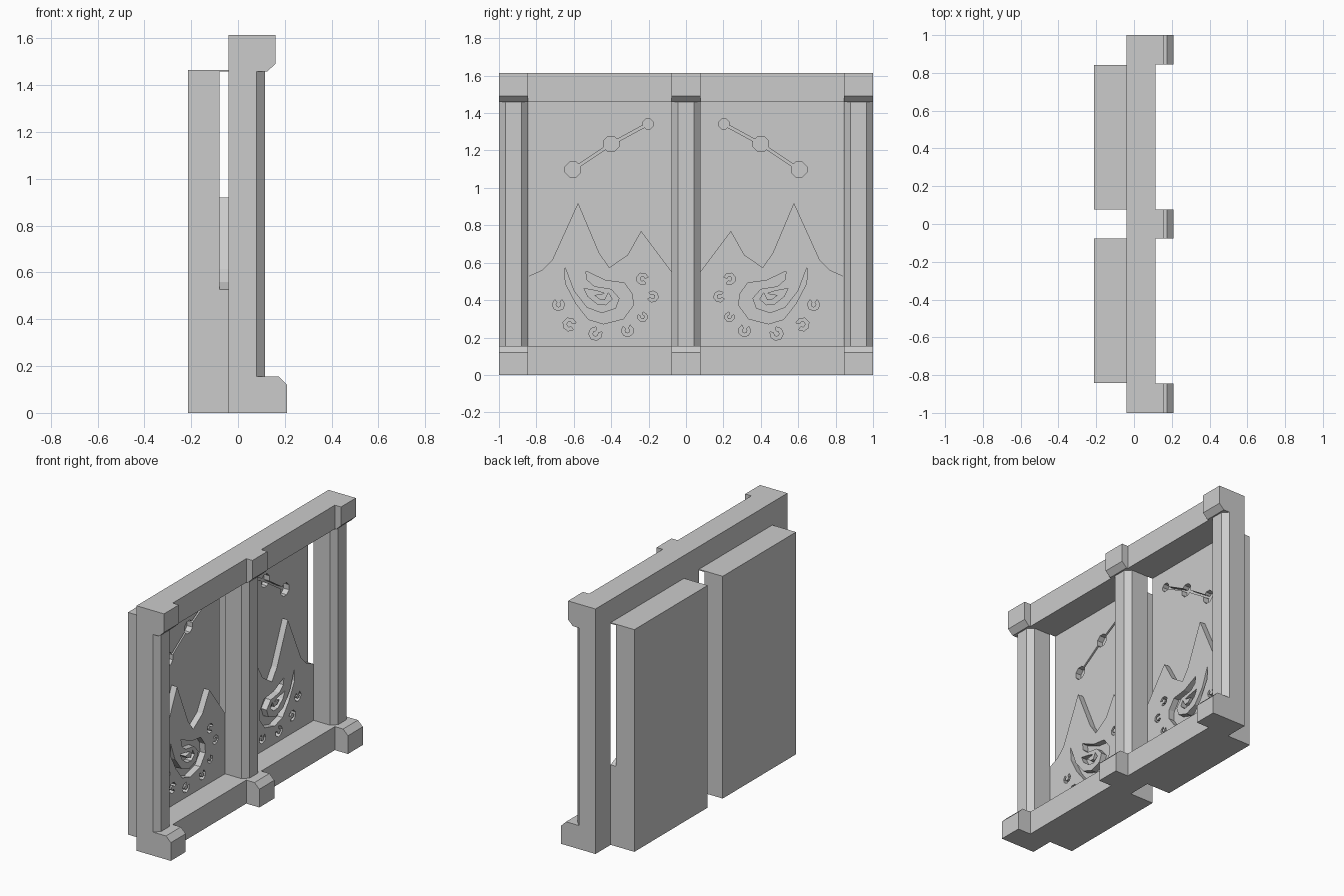
import bpy, bmesh
from math import cos, sin, radians, hypot

cube = bpy.data.objects.get("Cube")
if cube:
    bpy.data.objects.remove(cube, do_unlink=True)

stone = bpy.data.materials.new("grey_stone")
stone.use_nodes = True
stone.diffuse_color = (0.6, 0.6, 0.6, 1)
stone.node_tree.nodes["Principled BSDF"].inputs["Base Color"].default_value = (0.6, 0.6, 0.6, 1)


def add_prism(bm, base, shift):
    """Extrude a closed outline of 3D points by a shift vector."""
    face = bm.faces.new([bm.verts.new(p) for p in base])
    moved = bmesh.ops.extrude_face_region(bm, geom=[face])["geom"]
    bmesh.ops.translate(bm, vec=shift, verts=[v for v in moved if isinstance(v, bmesh.types.BMVert)])


def make(name, bm):
    bmesh.ops.recalc_face_normals(bm, faces=bm.faces)
    mesh = bpy.data.meshes.new(name)
    bm.to_mesh(mesh)
    bm.free()
    mesh.materials.append(stone)
    obj = bpy.data.objects.new(name, mesh)
    bpy.context.collection.objects.link(obj)
    return obj


def side_prism(name, profile, y0, y1):
    """Profile in x and z, extruded along y."""
    bm = bmesh.new()
    add_prism(bm, [(x, y0, z) for x, z in profile], (0, y1 - y0, 0))
    return make(name, bm)


BACK, FACE = -0.04, 0.115
LOW, HIGH, TOP = 0.155, 1.458, 1.615
foot = [(BACK, 0), (0.21, 0), (0.21, 0.12), (0.175, LOW), (BACK, LOW)]
cap = [(BACK, HIGH), (0.125, HIGH), (0.16, 1.492), (0.16, TOP), (BACK, TOP)]

# Posts with chamfered columns, feet and caps
for label, y0, y1 in (("right", -1, -0.845), ("middle", -0.078, 0.078), ("left", 0.845, 1)):
    side_prism(label + "_foot", foot, y0, y1)
    side_prism(label + "_cap", cap, y0, y1)
    c = 0.035
    outline = [(BACK, y0), (FACE - c, y0), (FACE, y0 + c), (FACE, y1 - c), (FACE - c, y1), (BACK, y1)]
    bm = bmesh.new()
    add_prism(bm, [(x, y, LOW) for x, y in outline], (0, 0, HIGH - LOW))
    make(label + "_column", bm)

# Rails between the posts
for label, y0, y1 in (("right", -0.845, -0.078), ("left", 0.078, 0.845)):
    for part, z0, z1 in (("bottom", 0, LOW), ("top", HIGH, TOP)):
        side_prism(f"{label}_{part}_rail", [(BACK, z0), (FACE, z0), (FACE, z1), (BACK, z1)], y0, y1)


def carve(target, outlines, depth):
    """Cut y-z outlines into the panel down to the given x."""
    bm = bmesh.new()
    for outline in outlines:
        add_prism(bm, [(depth, y, z) for y, z in outline], (0.1 - depth, 0, 0))
    cutter = make("carving_cutter", bm)
    cutter.hide_render = True
    mod = target.modifiers.new("carve", "BOOLEAN")
    mod.operation, mod.solver, mod.object = "DIFFERENCE", "EXACT", cutter
    mod.use_self = True
    bpy.context.view_layer.objects.active = target
    bpy.ops.object.modifier_apply(modifier=mod.name)
    bpy.data.objects.remove(cutter, do_unlink=True)


def disc(y, z, r, n=8):
    return [(y + r * cos(radians(360 * (i + 0.5) / n)), z + r * sin(radians(360 * (i + 0.5) / n))) for i in range(n)]


def strip(a, b, w):
    dy, dz = b[0] - a[0], b[1] - a[1]
    n = hypot(dy, dz)
    oy, oz = -dz / n * w / 2, dy / n * w / 2
    return [(a[0] + oy, a[1] + oz), (b[0] + oy, b[1] + oz), (b[0] - oy, b[1] - oz), (a[0] - oy, a[1] - oz)]


def horseshoe(y, z, r, opening):
    """Open ring whose gap points at the opening angle."""
    angles = [radians(opening + 35 + 290 * i / 6) for i in range(7)]
    outer = [(y + r * cos(a), z + r * sin(a)) for a in angles]
    inner = [(y + r * 0.45 * cos(a), z + r * 0.45 * sin(a)) for a in reversed(angles)]
    return outer + inner


# Carved panel: sky cut behind the mountains
panel = side_prism("carved_panels", [(-0.213, 0), (BACK, 0), (BACK, 1.465), (-0.213, 1.465)], 0.078, 0.842)
ridge = [(0.06, 0.53), (0.075, 0.55), (0.24, 0.77), (0.313, 0.64), (0.41, 0.575), (0.463, 0.65),
         (0.577, 0.92), (0.715, 0.615), (0.77, 0.56), (0.86, 0.52)]
carve(panel, [ridge + [(0.86, HIGH), (0.06, HIGH)]], -0.08)

# Constellation of three stars
stars = [(0.203, 1.342, 0.029), (0.4, 1.235, 0.044), (0.605, 1.098, 0.044)]
carve(panel, [disc(*s) for s in stars] + [strip(a, b, 0.014) for a, b in zip(stars, stars[1:])], -0.12)

# Fire swirl: large hook, small inner hook
swirl = [(0.648, 0.578), (0.645, 0.49), (0.587, 0.38), (0.522, 0.297), (0.441, 0.273), (0.335, 0.3),
         (0.283, 0.37), (0.286, 0.43), (0.33, 0.492), (0.43, 0.505), (0.535, 0.555), (0.53, 0.51),
         (0.49, 0.474), (0.4, 0.46), (0.355, 0.41), (0.375, 0.355), (0.45, 0.33), (0.53, 0.36), (0.6, 0.45)]
flame = [(0.545, 0.462), (0.525, 0.42), (0.475, 0.38), (0.43, 0.375), (0.395, 0.405), (0.415, 0.44), (0.48, 0.45)]
core = [(0.49, 0.427), (0.465, 0.405), (0.435, 0.4), (0.425, 0.418), (0.44, 0.43)]
hook = flame[:6] + [core[3], core[2], core[1], core[0], (0.435, 0.436), flame[6]]

# Ember rings around the fire
embers = [(0.682, 0.376, 0.033, 90), (0.623, 0.27, 0.036, 200), (0.484, 0.221, 0.036, 130), (0.313, 0.237, 0.033, 80),
          (0.232, 0.31, 0.026, 60), (0.178, 0.419, 0.03, 10), (0.233, 0.514, 0.032, 200)]
carve(panel, [swirl, hook] + [horseshoe(*e) for e in embers], -0.08)

# Repeat the panel on the other side
mirror = panel.modifiers.new("mirror", "MIRROR")
mirror.use_axis = (False, True, False)
mirror.use_mirror_merge = False
